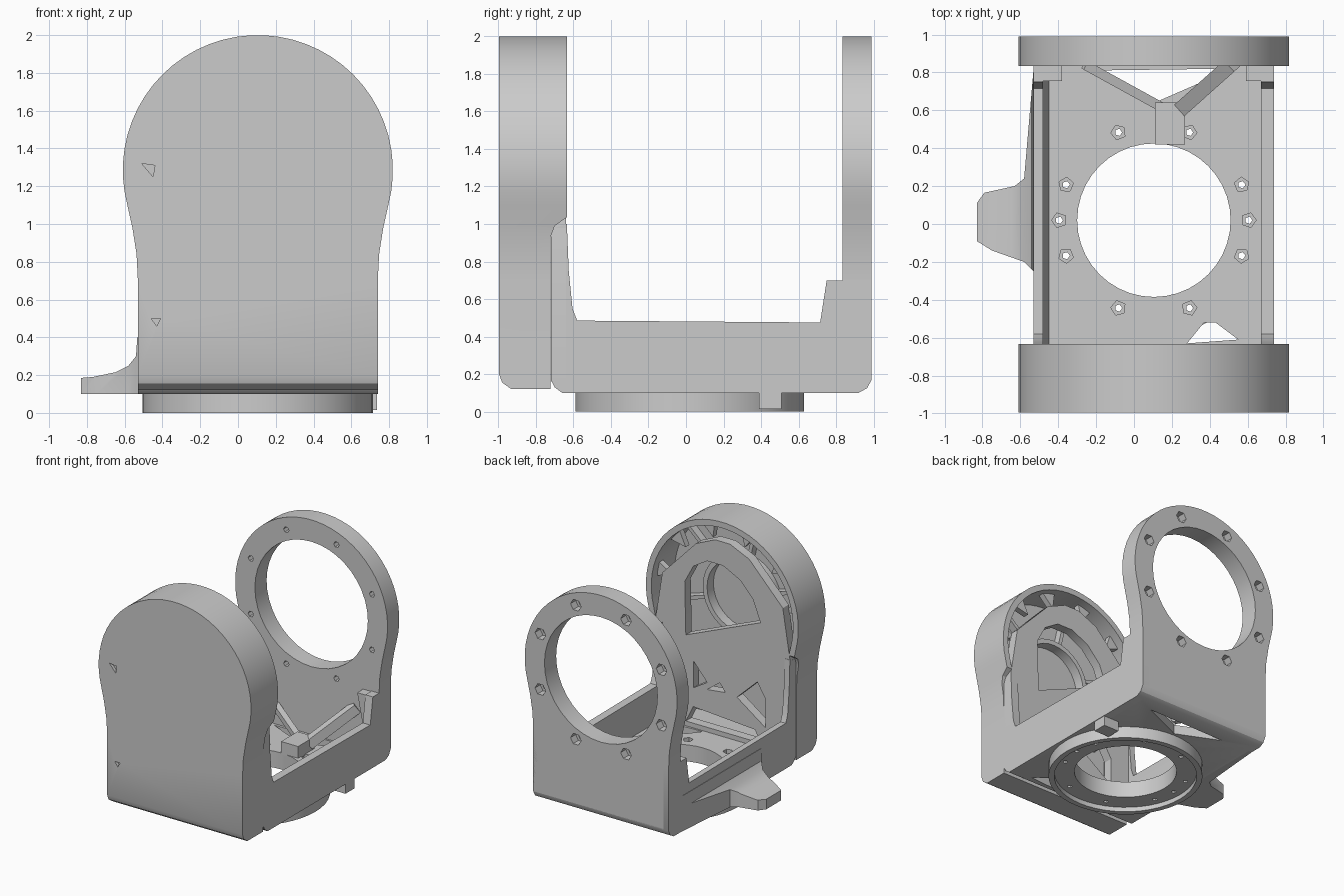
import bpy, bmesh, math
from mathutils import Vector, Matrix

if "Cube" in bpy.data.objects:
    bpy.data.objects.remove(bpy.data.objects["Cube"])

GREY = (0.6, 0.6, 0.6, 1)
mat = bpy.data.materials.new("plain grey")
mat.use_nodes = True
mat.diffuse_color = GREY
mat.node_tree.nodes["Principled BSDF"].inputs["Base Color"].default_value = GREY

CX, CY, CZ = 0.105, 0.02, 1.285      # centre line, floor bore, head centre
LEFT, RIGHT = -0.53, 0.74            # bracket sides
FRONT, BACK = -0.996, 0.99           # outer faces


def prism(name, axis, pts, lo, hi):
    """Extrude a 2D outline along one axis."""
    place = {"x": lambda p, t: (t, p[0], p[1]),
             "y": lambda p, t: (p[0], t, p[1]),
             "z": lambda p, t: (p[0], p[1], t)}[axis]
    bm = bmesh.new()
    a = [bm.verts.new(place(p, lo)) for p in pts]
    b = [bm.verts.new(place(p, hi)) for p in pts]
    bm.faces.new(a)
    bm.faces.new(b)
    n = len(pts)
    for i in range(n):
        j = (i + 1) % n
        bm.faces.new((a[i], a[j], b[j], b[i]))
    bmesh.ops.recalc_face_normals(bm, faces=bm.faces)
    me = bpy.data.meshes.new(name)
    bm.to_mesh(me)
    bm.free()
    ob = bpy.data.objects.new(name, me)
    bpy.context.collection.objects.link(ob)
    me.materials.append(mat)
    return ob


def circle(cx, cy, r, n, turn=0.0):
    return [(cx + r * math.cos(turn + math.tau * i / n),
             cy + r * math.sin(turn + math.tau * i / n)) for i in range(n)]


def box(name, x0, x1, y0, y1, z0, z1):
    return prism(name, "z", [(x0, y0), (x1, y0), (x1, y1), (x0, y1)], z0, z1)


def carve(ob, cutters):
    """Subtract each cutter, bake the result and drop the cutters."""
    for c in cutters:
        m = ob.modifiers.new("cut", "BOOLEAN")
        m.operation, m.solver, m.object = "DIFFERENCE", "EXACT", c
        c.hide_render = True
    dg = bpy.context.evaluated_depsgraph_get()
    dg.update()
    me = bpy.data.meshes.new_from_object(ob.evaluated_get(dg))
    ob.modifiers.clear()
    ob.data = me
    for c in cutters:
        bpy.data.objects.remove(c)
    return ob


def head_outline(inset, bottom):
    """Round head flowing into a straight-sided body, as (x, z)."""
    side = [(0.635, bottom), (0.635, 0.7), (0.642, 0.84), (0.664, 0.98)]
    r = 0.715 - inset
    right = [(CX + w - inset, z) for w, z in side]
    arc = [(CX + r * math.cos(math.radians(a)), CZ + r * math.sin(math.radians(a)))
           for a in range(-15, 196, 6)]
    left = [(2 * CX - x, z) for x, z in reversed(right)]
    return right + arc + left


# Front cover: hollow shell, stepped back below the head
cover = prism("front_cover", "y", head_outline(0, 0.12), FRONT, -0.634)
carve(cover, [
    prism("cavity", "y", head_outline(0.05, 0.18), -0.945, -0.5),
    prism("step", "x", [(-0.722, 0), (-0.722, 0.93), (-0.7, 0.99), (-0.63, 1.04),
                        (-0.5, 1.04), (-0.5, 0)], -2, 2),
    prism("lower_edge", "x", [(-1.1, 0), (-1.1, 0.2), (-0.997, 0.2), (-0.98, 0.155),
                              (-0.93, 0.119), (-0.93, 0)], -2, 2),
    prism("nick_a", "y", [(-0.51, 1.32), (-0.44, 1.31), (-0.45, 1.25)], -1.1, -0.97),
    prism("nick_b", "y", [(-0.46, 0.5), (-0.41, 0.5), (-0.43, 0.46)], -1.1, -0.97)])

# Ribs and lugs inside the cover
rib = prism("cover_ring_rib", "y", circle(CX, CZ, 0.34, 32), -0.95, -0.86)
carve(rib, [prism("bore", "y", circle(CX, CZ, 0.3, 32), -1.1, -0.8)])
for i in range(6):
    spoke = box("cover_spoke", 0.33, 0.67, -0.95, -0.88, -0.015, 0.015)
    spoke.data.transform(Matrix.Translation((CX, 0, CZ)) @ Matrix.Rotation(i * math.pi / 3 + 0.3, 4, "Y"))
for i in range(6):
    lug = prism("cover_lug", "y", [(0.68, -0.07), (0.68, 0.07), (0.54, 0.01)], -0.76, -0.71)
    lug.data.transform(Matrix.Translation((CX, 0, CZ)) @ Matrix.Rotation(-math.radians(10 + 32 * i), 4, "Y"))

# Bracket front wall with arched window and slots
half = [(0.635, 0.16), (0.635, 0.98), (0.565, 1.42), (0.25, 1.75), (0.07, 1.83)]
wall = prism("bracket_front_wall", "y",
             [(CX + w, z) for w, z in half] + [(CX - w, z) for w, z in reversed(half)],
             -0.72, -0.64)
carve(wall, [
    prism("window", "y", [(0.45, 0.95), (0.46, 1.4), (0.38, 1.55), (0.25, 1.63), (0.1, 1.63),
                          (-0.06, 1.55), (-0.18, 1.42), (-0.25, 1.24)], -0.8, -0.5),
    prism("slot_a", "y", [(-0.03, 0.55), (-0.3, 0.36), (-0.3, 0.6), (-0.22, 0.73)], -0.8, -0.5),
    prism("slot_b", "y", [(0.25, 0.54), (0.08, 0.56), (0.13, 0.63)], -0.8, -0.5),
    prism("slot_c", "y", [(-0.25, 0.22), (0.45, 0.22), (0.38, 0.36), (-0.2, 0.32)], -0.8, -0.5),
    prism("slot_d", "y", [(0.38, 0.75), (0.38, 0.52), (0.25, 0.6)], -0.8, -0.5)])

# Bracket side walls with a gusset in each rear corner
side = [(-0.72, 0.17), (-0.7, 0.13), (-0.66, 0.1), (0.92, 0.1), (0.965, 0.125), (BACK, 0.17),
        (BACK, 0.7), (0.75, 0.7), (0.715, 0.475), (-0.58, 0.485), (-0.605, 0.55),
        (-0.625, 0.75), (-0.635, 1.0), (-0.7, 0.98), (-0.72, 0.92)]
for name, edge, inward in (("right", LEFT, 0.05), ("left", RIGHT, -0.07)):
    prism(name + "_side_wall", "x", side, min(edge, edge + inward), max(edge, edge + inward))
    s = math.copysign(1, inward)
    prism(name + "_corner_gusset", "y", [(edge + s * 0.02, 0.3), (edge + s * 0.02, 0.695),
                                         (edge + s * 0.15, 0.695), (edge + s * 0.09, 0.4)], 0.755, 0.84)
# Sloped foot along the lever-side wall
prism("right_wall_foot", "y", [(LEFT + 0.02, 0.15), (LEFT + 0.085, 0.15), (LEFT + 0.045, 0.46),
                               (LEFT + 0.02, 0.46)], -0.65, 0.84)

# Bracket floor with central bore, screw holes and openings
floor = prism("bracket_floor", "x", side[:6] + [(BACK, 0.18), (-0.72, 0.18)], LEFT, RIGHT)
cuts = [prism("bore", "z", circle(CX, CY, 0.405, 40), -1, 1),
        prism("rear_gap", "z", [(-0.23, 0.81), (0.13, 0.65), (0.52, 0.82)], -1, 1),
        prism("front_gap", "z", [(0.28, -0.63), (0.55, -0.61), (0.43, -0.52), (0.37, -0.52)], -1, 1)]
FLOOR_ANGLES = (0, 22, 68, 112, 158, 180, 202, 248, 292, 338)
for a in FLOOR_ANGLES:
    t = math.radians(a)
    cuts.append(prism("screw", "z", circle(CX + 0.5 * math.cos(t), CY + 0.5 * math.sin(t), 0.04, 5, t), -1, 1))
carve(floor, cuts)

# Back plate with large opening and ring of screw holes
back = prism("back_plate", "y", head_outline(0, 0.17), 0.833, BACK)
cuts = [prism("opening", "y", circle(CX, CZ, 0.53, 40), 0.5, 1.2)]
for i in range(8):
    t = math.radians(22.5 + 45 * i)
    x, z = CX + 0.615 * math.cos(t), CZ + 0.615 * math.sin(t)
    cuts.append(prism("screw", "y", circle(x, z, 0.025, 6), 0.5, 0.95))
    cuts.append(prism("screw_head", "y", circle(x, z, 0.05, 6), 0.92, 1.2))
carve(back, cuts)

# Turntable ring under the floor
ring = prism("base_ring", "z", circle(CX, CY, 0.61, 48), 0.0, 0.11)
cuts = [prism("bore", "z", circle(CX, CY, 0.405, 40), -1, 1),
        prism("recess", "z", circle(CX, CY, 0.565, 48), -1, 0.04)]
for a in FLOOR_ANGLES:
    t = math.radians(a)
    cuts.append(prism("screw", "z", circle(CX + 0.5 * math.cos(t), CY + 0.5 * math.sin(t), 0.02, 5), -1, 1))
carve(ring, cuts)
box("ring_stop_block", 0.59, 0.735, 0.39, 0.51, 0.015, 0.11)

# Post on the floor with struts to the back plate
box("floor_post", 0.11, 0.27, 0.42, 0.64, 0.17, 0.28)


def strut(name, a, b, w):
    a, b = Vector(a), Vector(b)
    ob = box(name, -w, w, -w, w, 0, (b - a).length)
    ob.data.transform(Matrix.Translation(a) @ (b - a).to_track_quat("Z", "Y").to_matrix().to_4x4())


strut("left_strut", (0.24, 0.6, 0.23), (0.52, 0.85, 0.52), 0.04)
strut("right_strut", (0.14, 0.62, 0.23), (-0.26, 0.84, 0.36), 0.025)

# Side lever: tapering tab flared into the side wall
tab = prism("side_lever", "z", [(-0.83, -0.09), (-0.83, 0.11), (-0.79, 0.165), (-0.63, 0.2), (-0.58, 0.24),
                                (-0.53, 0.82), (-0.5, 0.82), (-0.5, -0.28), (-0.54, -0.24),
                                (-0.58, -0.2), (-0.75, -0.14)], 0.1, 0.4)
carve(tab, [prism("flare", "y", [(-0.9, 0.18), (-0.77, 0.19), (-0.65, 0.215), (-0.58, 0.25), (-0.54, 0.3),
                                 (-0.53, 0.45), (-0.9, 0.45)], -1, 1)])

# Smooth curved faces, keep edges crisp
for ob in bpy.context.scene.objects:
    ob.select_set(ob.type == "MESH")
    if ob.type == "MESH":
        bpy.context.view_layer.objects.active = ob
bpy.ops.object.shade_smooth_by_angle(angle=math.radians(30))
